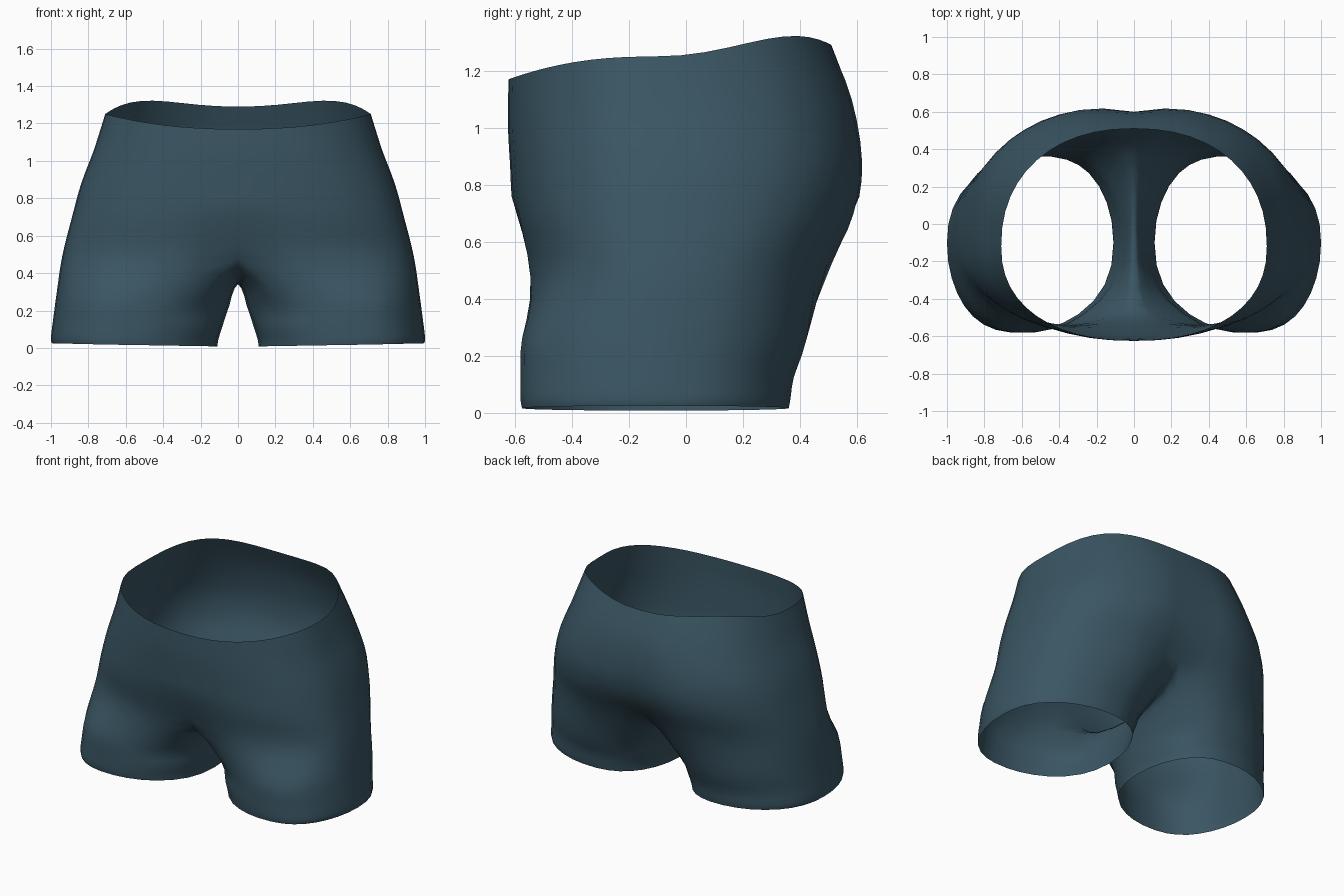
import bpy, bmesh, math
from mathutils import Vector

if "Cube" in bpy.data.objects:
    bpy.data.objects.remove(bpy.data.objects["Cube"])

NO, NI, SUB = 24, 8, 3          # outer segments, inner-leg segments, vertical subdivisions
SPLIT = math.radians(128)       # leg angle where the outer side meets the inner side


def spow(v, p):
    return math.copysign(abs(v) ** p, v)


def arc_point(c, s, x0, rx, yf, ys, yb, p):
    ry = (yb - ys) if s > 0 else (ys - yf)
    return x0 + rx * spow(c, p), ys + ry * spow(s, p)


def pelvis_row(zf, zs, zb, hump, rx, yf, ys, yb, pf, pb, dip_f, dip_b, width=0.14):
    """Half ring from front centre, round the side, to back centre."""
    row = []
    for i in range(NO + 1):
        t = math.pi * (i / NO - 0.5)
        c, s = max(0.0, math.cos(t)), math.sin(t)
        if i in (0, NO):
            c = 0.0
        x, y = arc_point(c, s, 0, rx, yf, ys, yb, pb if s > 0 else pf)
        z = zs + ((zb - zs) if s > 0 else (zf - zs)) * s * s
        cleft = math.exp(-(x / width) ** 2)
        y += -dip_b * cleft if s > 0 else dip_f * cleft
        if s > 0:
            z += hump * math.sin(2 * t) ** 2
        row.append(Vector((x, y, z)))
    return row


def leg_row(zo, zi, xi, xo, yf, ys, yb):
    """Closed ring: outer arc first, then the inner-thigh points back to front."""
    row = []
    for i in range(NO + NI):
        if i <= NO:
            a = SPLIT * (2 * i / NO - 1)
        else:
            a = SPLIT + (2 * math.pi - 2 * SPLIT) * (i - NO) / NI
        c, s = math.cos(a), math.sin(a)
        x, y = arc_point(c, s, (xi + xo) / 2, (xo - xi) / 2, yf, ys, yb, 0.92)
        x -= 0.06 * s * (1 - c * c)        # rings lean outward at the front
        row.append(Vector((x, y, zo + (zi - zo) * (1 - c) / 2)))
    return row


def spline(p0, p1, p2, p3, t):
    return 0.5 * (2 * p1 + (p2 - p0) * t + (2 * p0 - 5 * p1 + 4 * p2 - p3) * t * t
                  + (3 * p1 - p0 - 3 * p2 + p3) * t ** 3)


def column(points, before=None):
    pts = [before or 2 * points[0] - points[1]] + points + [2 * points[-1] - points[-2]]
    out = [spline(*pts[k:k + 4], j / SUB) for k in range(len(points) - 1) for j in range(SUB)]
    return out + [points[-1]]


# Control rows from waist to the fork, then down the leg to the hem
pelvis = [
    pelvis_row(1.17, 1.25, 1.29, 0.05, 0.71, -0.622, -0.12, 0.51, 0.88, 0.9, 0, 0),
    pelvis_row(1.03, 1.06, 1.10, 0.02, 0.77, -0.625, -0.10, 0.592, 0.88, 0.85, 0, 0.015),
    pelvis_row(0.87, 0.88, 0.88, 0.0, 0.838, -0.617, -0.08, 0.63, 0.86, 0.8, 0, 0.03),
    pelvis_row(0.70, 0.69, 0.70, 0.0, 0.89, -0.60, -0.08, 0.607, 0.83, 0.8, 0, 0.05),
    pelvis_row(0.48, 0.49, 0.53, 0.0, 0.94, -0.562, -0.08, 0.535, 0.8, 0.83, 0.06, 0.085, 0.18),
]
legs = [
    leg_row(0.29, 0.23, 0.045, 0.97, -0.576, -0.09, 0.425),
    leg_row(0.14, 0.11, 0.085, 0.99, -0.582, -0.10, 0.38),
    leg_row(0.055, 0.045, 0.105, 1.0, -0.582, -0.10, 0.368),
    leg_row(0.025, 0.008, 0.11, 0.996, -0.577, -0.10, 0.362),
]

# Crotch seam sagging between the front and back fork points
fork_f, fork_b = pelvis[-1][0], pelvis[-1][-1]
seam = []
for k in range(1, NI):
    a = math.pi * (k / NI - 0.5)
    y = (fork_f.y + fork_b.y) / 2 - (fork_b.y - fork_f.y) / 2 * math.sin(a)
    z_end = fork_b.z if a < 0 else fork_f.z
    seam.append(Vector((0, y, z_end - (z_end - 0.34) * math.cos(a))))

bm = bmesh.new()
cols = []
FORK = (len(pelvis) - 1) * SUB
for i in range(NO + NI):
    leg_pts = [r[i] for r in legs]
    if i <= NO:
        pts = column([r[i] for r in pelvis] + leg_pts)
        if i in (0, NO):
            for p in pts[:FORK + 1]:
                p.x = 0.0
        cols.append([bm.verts.new(p) for p in pts])
    else:
        first = leg_pts[0]
        pts = column([seam[i - NO - 1]] + leg_pts, Vector((-first.x, first.y, first.z)))
        cols.append([None] * FORK + [bm.verts.new(p) for p in pts])

for i in range(NO + NI):
    a, b = cols[i], cols[(i + 1) % (NO + NI)]
    for k in range(0 if i < NO else FORK, len(a) - 1):
        bm.faces.new((a[k], a[k + 1], b[k + 1], b[k]))

# Mirror the half across the centre seam
half = bm.verts[:] + bm.edges[:] + bm.faces[:]
copy = bmesh.ops.duplicate(bm, geom=half)["geom"]
for v in (g for g in copy if isinstance(g, bmesh.types.BMVert)):
    v.co.x = -v.co.x
bmesh.ops.reverse_faces(bm, faces=[g for g in copy if isinstance(g, bmesh.types.BMFace)])
bmesh.ops.remove_doubles(bm, verts=bm.verts[:], dist=0.0005)

# Soften the fork where the legs meet the pelvis
fork_zone = [v for v in bm.verts if abs(v.co.x) < 0.25 and 0.25 < v.co.z < 0.7]
for _ in range(3):
    bmesh.ops.smooth_vert(bm, verts=fork_zone, factor=0.4,
                          use_axis_x=True, use_axis_y=True, use_axis_z=False)
for f in bm.faces:
    f.smooth = True

mesh = bpy.data.meshes.new("shorts")
bm.to_mesh(mesh)
bm.free()
fabric = bpy.data.materials.new("slate blue fabric")
fabric.diffuse_color = (0.042, 0.092, 0.125, 1)
fabric.use_nodes = True
fabric.node_tree.nodes["Principled BSDF"].inputs["Base Color"].default_value = fabric.diffuse_color
mesh.materials.append(fabric)
shorts = bpy.data.objects.new("shorts", mesh)
bpy.context.collection.objects.link(shorts)
